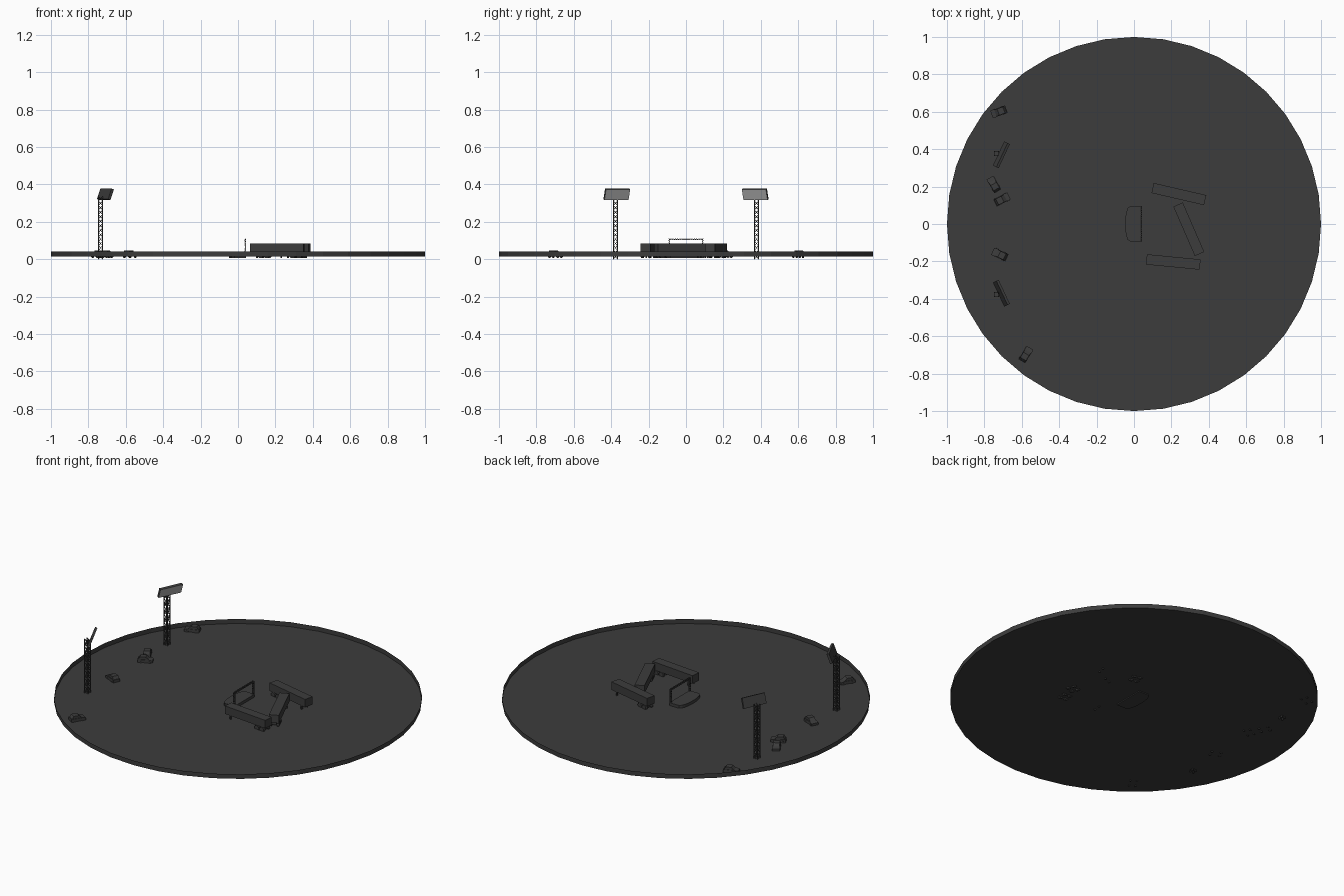
import bpy, bmesh, math
from mathutils import Vector, Matrix

if "Cube" in bpy.data.objects:
    bpy.data.objects.remove(bpy.data.objects["Cube"])


def material(name, v):
    m = bpy.data.materials.new(name)
    m.diffuse_color = (v, v, v, 1)
    m.use_nodes = True
    m.node_tree.nodes["Principled BSDF"].inputs["Base Color"].default_value = m.diffuse_color
    return m


DARK = material("charcoal", 0.045)
PALE = material("lamp grey", 0.42)


def finish(name, bm, matrix=Matrix(), mats=(DARK,)):
    bmesh.ops.recalc_face_normals(bm, faces=bm.faces)
    me = bpy.data.meshes.new(name)
    bm.to_mesh(me)
    bm.free()
    for m in mats:
        me.materials.append(m)
    ob = bpy.data.objects.new(name, me)
    ob.matrix_world = matrix
    bpy.context.collection.objects.link(ob)
    return ob


def box(bm, lo, hi):
    lo, hi = Vector(lo), Vector(hi)
    m = Matrix.Translation((lo + hi) / 2) @ Matrix.Diagonal((*(hi - lo), 1))
    bmesh.ops.create_cube(bm, size=1, matrix=m)


def bar(bm, p, q, t):
    p, q = Vector(p), Vector(q)
    d = q - p
    m = (Matrix.Translation((p + q) / 2) @ d.to_track_quat('Z', 'Y').to_matrix().to_4x4()
         @ Matrix.Diagonal((t, t, d.length, 1)))
    bmesh.ops.create_cube(bm, size=1, matrix=m)


def prism(bm, pts, vec):
    f = bm.faces.new([bm.verts.new(p) for p in pts])
    r = bmesh.ops.extrude_face_region(bm, geom=[f])
    bmesh.ops.translate(bm, vec=vec, verts=[v for v in r['geom'] if isinstance(v, bmesh.types.BMVert)])


def truss(bm, p, q, w, t, n):
    """Square lattice beam from p to q with zigzag bracing on four sides."""
    p, q = Vector(p), Vector(q)
    rot = (q - p).to_track_quat('Z', 'Y')
    cs = [rot @ Vector((a * w / 2, b * w / 2, 0)) for a, b in ((1, 1), (-1, 1), (-1, -1), (1, -1))]
    for i in range(4):
        a, b = cs[i], cs[(i + 1) % 4]
        bar(bm, p + a, q + a, t)
        for k in range(n):
            s, e = p.lerp(q, k / n), p.lerp(q, (k + 1) / n)
            u, v = (a, b) if k % 2 else (b, a)
            bar(bm, s + u, e + v, t * 0.7)


def place(x, y, deg):
    return Matrix.Translation((x, y, 0)) @ Matrix.Rotation(math.radians(deg), 4, 'Z')


# Round arena tray: floor with a thin upright rim
bm = bmesh.new()
N = 40
low, high = [[bm.verts.new((math.cos(i * math.tau / N), math.sin(i * math.tau / N), z))
              for i in range(N)] for z in (0.013, 0.04)]
bm.faces.new(low)
for i in range(N):
    j = (i + 1) % N
    bm.faces.new((low[i], low[j], high[j], high[i]))
finish("arena_tray", bm)

# Floodlights: lattice tower and tilted lamp panel aimed at the middle
for s, side in ((1, "back"), (-1, "front")):
    bm = bmesh.new()
    truss(bm, (-0.735, s * 0.377, 0), (-0.735, s * 0.377, 0.335), 0.023, 0.005, 14)
    finish(side + "_light_tower", bm)
    bm = bmesh.new()
    box(bm, (-0.007, -0.071, -0.03), (0.007, 0.071, 0.03))
    for f in bm.faces:
        f.material_index = 1 if f.calc_center_median().x > 0.006 else 0
    m = (Matrix.Translation((-0.709, s * 0.37, 0.347)) @ Matrix.Rotation(math.radians(-s * 25), 4, 'Z')
         @ Matrix.Rotation(math.radians(20), 4, 'Y'))
    finish(side + "_lamp_panel", bm, m, (DARK, PALE))

# Trailers: long box, wheels at the -x end, landing legs at the +x end
for i, (x, y, deg) in enumerate(((0.24, 0.16, -13), (0.293, -0.028, 113.5), (0.21, -0.203, 174.5))):
    m = place(x, y, deg)
    bm = bmesh.new()
    box(bm, (-0.144, -0.0275, 0.037), (0.144, 0.0275, 0.085))
    finish(f"trailer_box_{i}", bm, m)
    bm = bmesh.new()
    box(bm, (-0.135, -0.012, 0.022), (-0.06, 0.012, 0.037))
    for wx in (-0.118, -0.083):
        for wy in (-0.02, 0.02):
            bmesh.ops.create_cone(bm, cap_ends=True, segments=12, radius1=0.0155, radius2=0.0155, depth=0.013,
                                  matrix=Matrix.Translation((wx, wy, 0.0205)) @ Matrix.Rotation(math.pi / 2, 4, 'X'))
    for wy in (-0.02, 0.02):
        box(bm, (0.105, wy - 0.004, 0.006), (0.113, wy + 0.004, 0.037))
    finish(f"trailer_wheels_and_legs_{i}", bm, m)

# Stage with curved front edge
bm = bmesh.new()
pts = [(0.043, 0.097, 0.007), (-0.02, 0.097, 0.007)]
pts += [(-0.02 - 0.028 * math.cos(a), 0.097 * math.sin(a), 0.007)
        for a in [math.radians(60 - 20 * k) for k in range(7)]]
pts += [(-0.02, -0.094, 0.007), (0.043, -0.094, 0.007)]
prism(bm, pts, (0, 0, 0.023))
finish("stage", bm)

# Lattice frame standing on the stage's straight edge
bm = bmesh.new()
for y in (-0.09, 0.09):
    truss(bm, (0.038, y, 0.03), (0.038, y, 0.11), 0.007, 0.002, 8)
truss(bm, (0.038, -0.09, 0.107), (0.038, 0.09, 0.107), 0.007, 0.002, 16)
finish("stage_frame", bm)

# Parked cars: body, tapered cabin, wheels
for i, (x, y, deg) in enumerate(((-0.722, 0.6, 200), (-0.749, 0.211, 120), (-0.706, 0.131, 27),
                                 (-0.717, -0.163, 155), (-0.578, -0.698, 58))):
    m = place(x, y, deg)
    bm = bmesh.new()
    body = ((-0.042, 0.014), (0.042, 0.014), (0.042, 0.027), (0.02, 0.031), (-0.042, 0.031))
    prism(bm, [(a, -0.021, z) for a, z in body], (0, 0.042, 0))
    cabin = ((-0.038, 0.031), (0.02, 0.031), (0.004, 0.046), (-0.028, 0.046))
    prism(bm, [(a, -0.018, z) for a, z in cabin], (0, 0.036, 0))
    finish(f"car_body_{i}", bm, m)
    bm = bmesh.new()
    for wx in (-0.026, 0.026):
        for wy in (-0.018, 0.018):
            bmesh.ops.create_cone(bm, cap_ends=True, segments=10, radius1=0.008, radius2=0.008, depth=0.008,
                                  matrix=Matrix.Translation((wx, wy, 0.015)) @ Matrix.Rotation(math.pi / 2, 4, 'X'))
    finish(f"car_wheels_{i}", bm, m)
